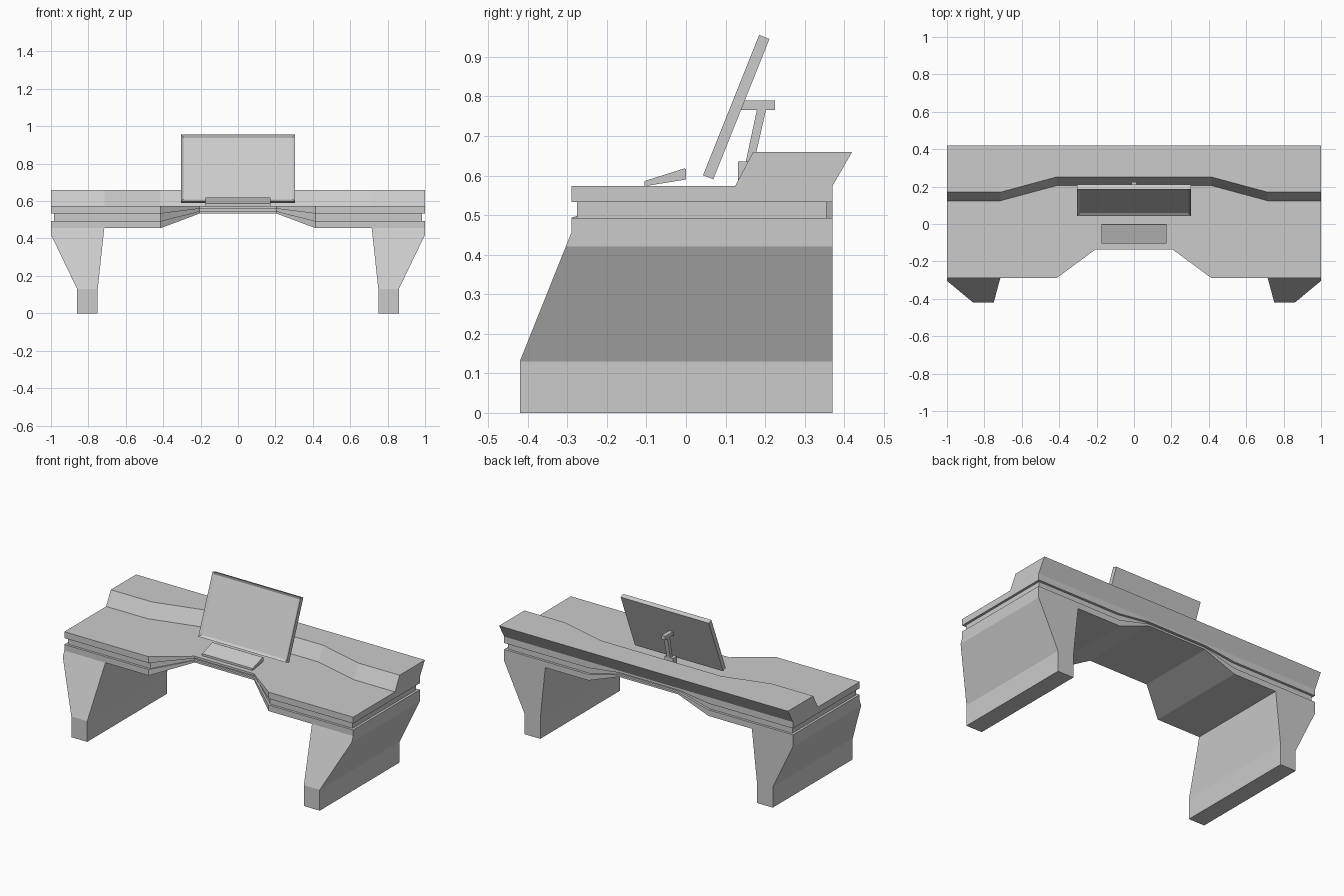
import bpy, bmesh, math
from mathutils import Matrix

if "Cube" in bpy.data.objects:
    bpy.data.objects.remove(bpy.data.objects["Cube"])


def loft(name, sections):
    """Skin a row of equal-length point rings and cap both ends."""
    bm = bmesh.new()
    rings = [[bm.verts.new(p) for p in s] for s in sections]
    n = len(rings[0])
    for a, b in zip(rings, rings[1:]):
        for i in range(n):
            j = (i + 1) % n
            bm.faces.new((a[i], a[j], b[j], b[i]))
    bm.faces.new(rings[0])
    bm.faces.new(rings[-1][::-1])
    bmesh.ops.recalc_face_normals(bm, faces=bm.faces)
    me = bpy.data.meshes.new(name)
    bm.to_mesh(me)
    bm.free()
    ob = bpy.data.objects.new(name, me)
    bpy.context.collection.objects.link(ob)
    return ob


def prism(name, profile, half_width):
    """Extrude a y,z profile along x, centred on x = 0."""
    return loft(name, [[(x, y, z) for y, z in profile] for x in (-half_width, half_width)])


TOP = 0.573


# Desk layers: thinner and set back around the seat in the middle
def desk_layer(name, z_low, z_high, inset):
    sections = []
    for x, front, k in ((-1 + inset, -.29, 1), (-.415, -.29, 1), (-.205, -.135, 1 / 3),
                        (.205, -.135, 1 / 3), (.415, -.29, 1), (1 - inset, -.29, 1)):
        lo, hi = TOP - (TOP - z_low) * k, TOP - (TOP - z_high) * k
        f, b = front + inset, .37 - inset
        sections.append([(x, f, lo), (x, f, hi), (x, b, hi), (x, b, lo)])
    return loft(name, sections)


desk_layer("desk_top", .533, TOP, 0)
desk_layer("desk_groove", .493, .533, .015)
desk_layer("desk_underside", .455, .493, 0)

# Raised console along the back
loft("back_console", [
    [(x, f, TOP), (x, f + .046, .66), (x, .42, .66), (x, .37, TOP)]
    for x, f in ((-1, .124), (-.715, .124), (-.415, .205), (.415, .205), (.715, .124), (1, .124))])

# Tapered legs
for side, label in ((-1, "left"), (1, "right")):
    loft(label + "_leg", [
        [(side * xi, yf, z), (side * xo, yf, z), (side * xo, .37, z), (side * xi, .37, z)]
        for z, xi, xo, yf in ((0, .75, .86, -.42), (.13, .75, .86, -.42),
                              (.42, .719, 1, -.304), (.455, .715, 1, -.29))])

# Keyboard wedge
prism("keyboard", [(-.105, TOP), (-.105, .586), (-.004, .618), (0, .616), (0, .59)], .175)

# Monitor stand: foot, leaning post, arm
prism("stand_foot", [(.132, TOP), (.132, .635), (.172, .635), (.172, TOP)], .03)
prism("stand_post", [(.148, .62), (.18, .77), (.203, .77), (.169, .62)], .013)
prism("stand_arm", [(.135, .766), (.145, .79), (.225, .79), (.225, .766)], .013)

# Monitor: slab with a recessed screen, tilted back
bm = bmesh.new()
bmesh.ops.create_cube(bm, size=1, matrix=Matrix.Diagonal((.61, .028, .382, 1)))
front = min(bm.faces, key=lambda f: f.calc_center_median().y)
bmesh.ops.inset_region(bm, faces=[front], thickness=.021)
bmesh.ops.translate(bm, verts=front.verts, vec=(0, .01, 0))
me = bpy.data.meshes.new("monitor")
bm.to_mesh(me)
bm.free()
monitor = bpy.data.objects.new("monitor", me)
monitor.location = (0, .127, .773)
monitor.rotation_euler.x = -math.radians(21.8)
bpy.context.collection.objects.link(monitor)
